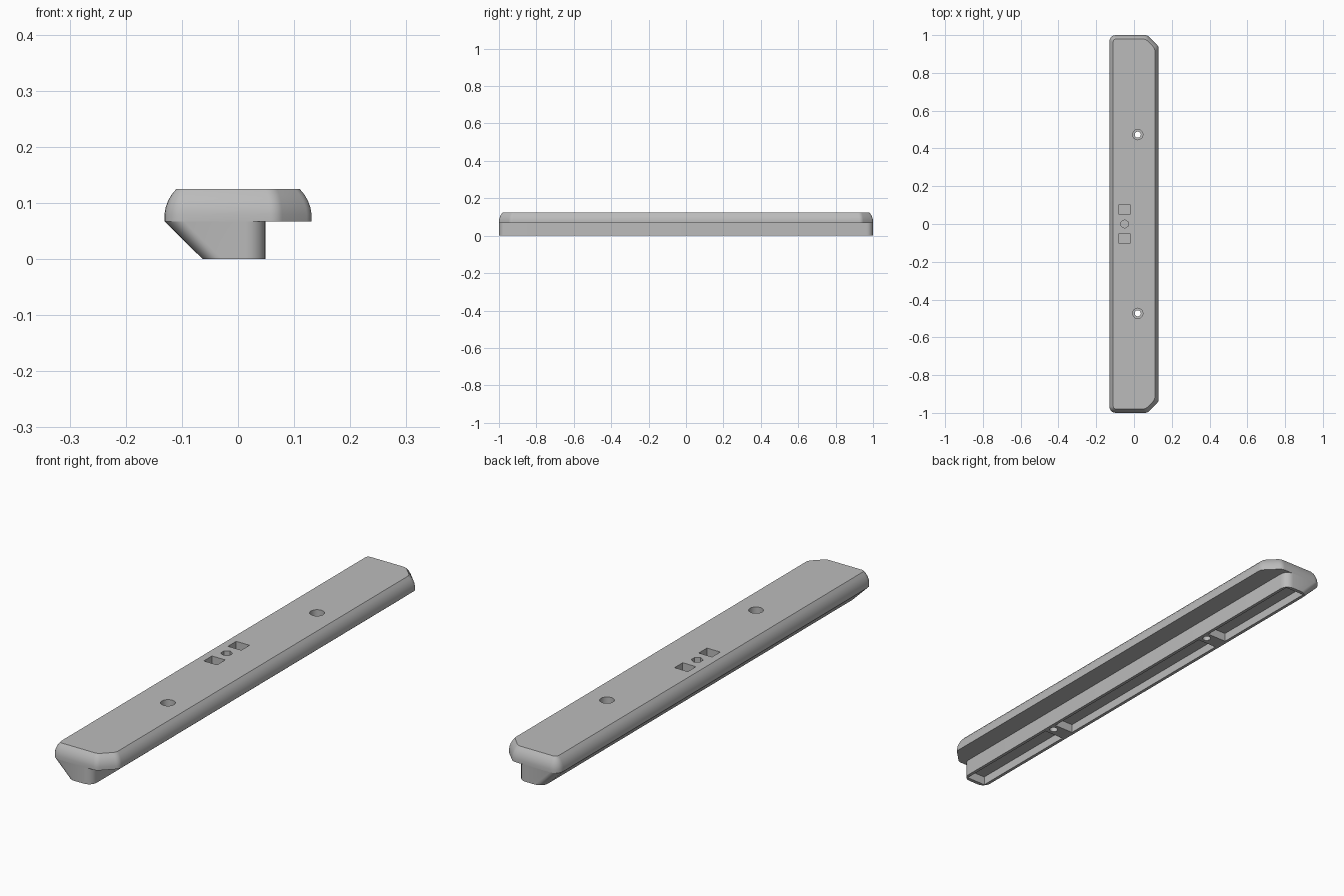
import bpy, bmesh, math
from mathutils import Vector

cube = bpy.data.objects.get("Cube")
if cube:
    bpy.data.objects.remove(cube, do_unlink=True)

grey = bpy.data.materials.new("plain grey")
grey.use_nodes = True
grey.diffuse_color = (0.5, 0.5, 0.5, 1)
grey.node_tree.nodes["Principled BSDF"].inputs["Base Color"].default_value = grey.diffuse_color


def rounded(corners, steps=6):
    """Round each (x, y, radius) corner with a tangent arc."""
    out = []
    for i, (x, y, r) in enumerate(corners):
        p = Vector((x, y))
        a = (Vector(corners[i - 1][:2]) - p).normalized()
        b = (Vector(corners[(i + 1) % len(corners)][:2]) - p).normalized()
        half = a.angle(b) / 2
        centre = p + (a + b).normalized() * (r / math.sin(half))
        start = p + a * (r / math.tan(half)) - centre
        end = p + b * (r / math.tan(half)) - centre
        sweep = math.pi - 2 * half
        for k in range(steps + 1):
            t = k / steps
            w = (start * math.sin((1 - t) * sweep) + end * math.sin(t * sweep)) / math.sin(sweep)
            out.append(centre + w)
    return out


def loft(name, sections):
    """Skin a stack of (outline, z) sections and cap both ends."""
    bm = bmesh.new()
    rings = [[bm.verts.new((p[0], p[1], z)) for p in pts] for pts, z in sections]
    n = len(rings[0])
    for low, high in zip(rings, rings[1:]):
        for i in range(n):
            j = (i + 1) % n
            bm.faces.new((low[i], low[j], high[j], high[i]))
    bm.faces.new(rings[0][::-1])
    bm.faces.new(rings[-1])
    bmesh.ops.recalc_face_normals(bm, faces=bm.faces)
    mesh = bpy.data.meshes.new(name)
    bm.to_mesh(mesh)
    bm.free()
    mesh.materials.append(grey)
    obj = bpy.data.objects.new(name, mesh)
    bpy.context.collection.objects.link(obj)
    return obj


def cut(obj, cutter):
    """Subtract the cutter and discard it."""
    bpy.context.view_layer.objects.active = obj
    mod = obj.modifiers.new("cut", "BOOLEAN")
    mod.operation = "DIFFERENCE"
    mod.solver = "EXACT"
    mod.object = cutter
    bpy.ops.object.modifier_apply(modifier=mod.name)
    bpy.data.objects.remove(cutter, do_unlink=True)


def box(x0, x1, y0, y1):
    return [(x0, y0), (x1, y0), (x1, y1), (x0, y1)]


def ring(x, y, r, n):
    return [(x + r * math.cos(math.tau * i / n), y + r * math.sin(math.tau * i / n)) for i in range(n)]


def prism(pts, z0, z1):
    return loft("cutter", [(pts, z0), (pts, z1)])


# Outlines in plan: slab with two chamfered corners, stem with rounded corners
def slab_outline(d):
    x0, x1, y, s = -0.131 + d, 0.131 - d, 1 - d, 0.414 * d
    r = 0.035 - d
    return rounded([(x0, -y, r), (0.07 - s, -y, 0.03), (x1, -0.939 + s, 0.03),
                    (x1, 0.939 - s, 0.03), (0.07 - s, y, 0.03), (x0, y, r)])


def stem_outline(x0, x1, y=1, r=0.035):
    return rounded([(x0, -y, r), (x1, -y, r), (x1, y, r), (x0, y, r)])


JOINT, TOP = 0.067, 0.125
SCREW_X, SCREW_Y = 0.02, 0.473

# Top slab with softly rolled upper edge
slab = loft("top_slab", [(slab_outline(d), z) for d, z in
                         [(0, JOINT), (0, 0.08), (0.002, 0.092), (0.006, 0.103), (0.012, 0.114), (0.021, TOP)]])

# Stem with one sloping side
stem = loft("lower_stem", [(stem_outline(-0.063, 0.049), 0), (stem_outline(-0.131, 0.049), JOINT)])

# Shallow hollow under the stem, split by a web at each screw
edge = SCREW_Y + 0.03
for y0, y1 in [(-0.985, -edge), (-SCREW_Y + 0.03, SCREW_Y - 0.03), (edge, 0.985)]:
    cut(stem, prism(box(-0.05, 0.036, y0, y1), -0.02, 0.035))

# Counterbored screw holes
for side in (-1, 1):
    y = side * SCREW_Y
    for part in (slab, stem):
        cut(part, prism(ring(SCREW_X, y, 0.016, 24), -0.1, 0.2))
    cut(slab, prism(ring(SCREW_X, y, 0.027, 24), 0.085, 0.2))
    # Rectangular pocket
    y = side * 0.077
    cut(slab, prism(box(-0.08, -0.021, y - 0.026, y + 0.026), 0.08, 0.2))

# Central hexagonal pocket
hexagon = [(-0.05 + py, px) for px, py in ring(0, 0, 0.022, 6)]
cut(slab, prism(hexagon, 0.08, 0.2))

# Smooth rolled edges, crisp corners
for part in (slab, stem):
    bpy.ops.object.select_all(action="DESELECT")
    part.select_set(True)
    bpy.context.view_layer.objects.active = part
    bpy.ops.object.shade_smooth_by_angle(angle=math.radians(30))
